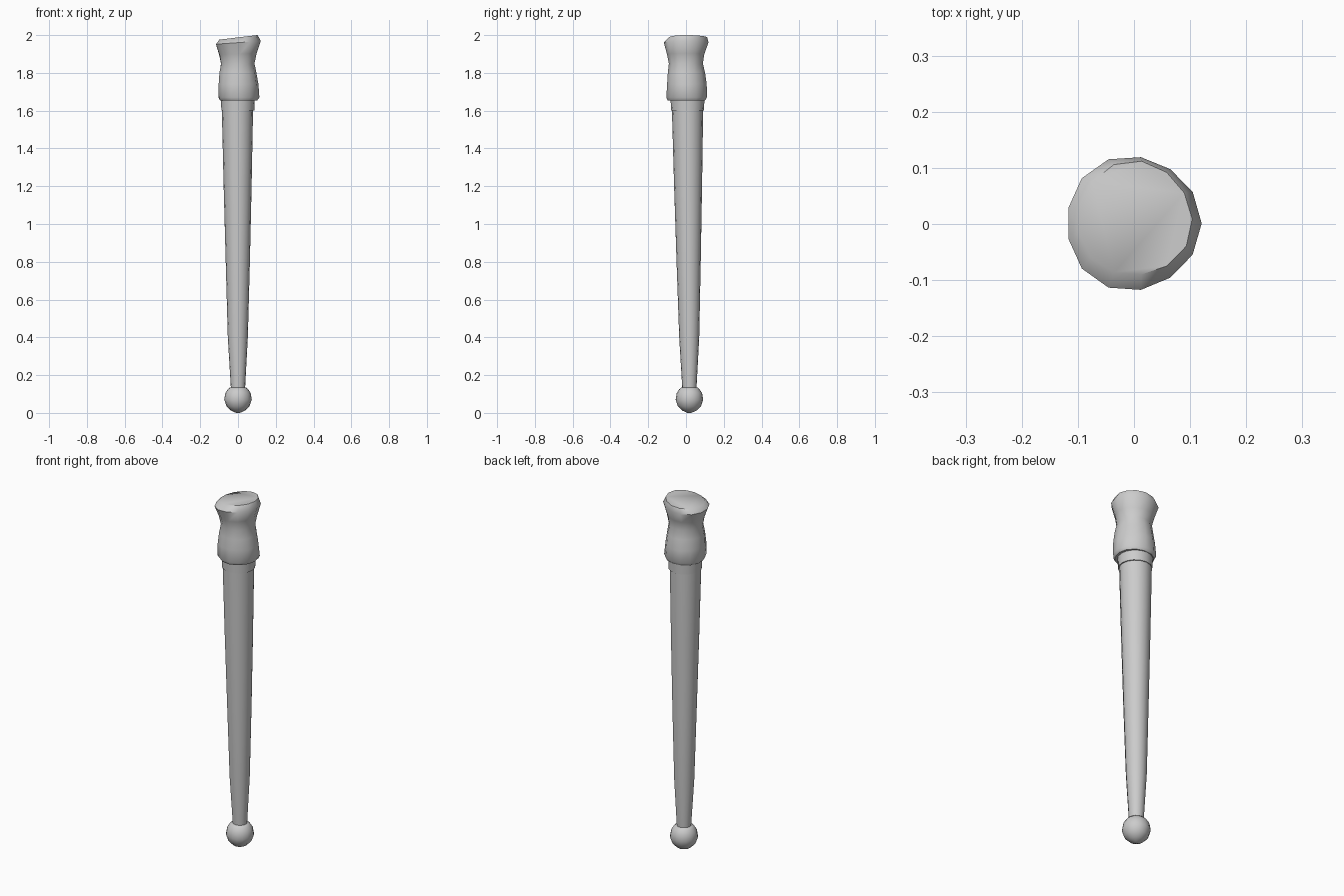
import bpy, bmesh
from math import sin, cos, pi, radians

if "Cube" in bpy.data.objects:
    bpy.data.objects.remove(bpy.data.objects["Cube"])

grey = bpy.data.materials.new("plain grey")
grey.use_nodes = True
colour = (0.6, 0.6, 0.6, 1)
grey.diffuse_color = colour
grey.node_tree.nodes["Principled BSDF"].inputs["Base Color"].default_value = colour


def loft(name, rings, sides, wobble=0.0, angle=40):
    """Skin rings of (z, centre x, centre y, radius, tilt along x) and cap the ends."""
    bm = bmesh.new()
    loops = []
    for k, (z, cx, cy, r, tilt) in enumerate(rings):
        loop = []
        for i in range(sides):
            a = 2 * pi * i / sides
            rr = r * (1 + wobble * sin(3 * a + 1.3 * k))
            x = rr * cos(a)
            loop.append(bm.verts.new((cx + x, cy + rr * sin(a), z + tilt * x)))
        loops.append(loop)
    for low, high in zip(loops, loops[1:]):
        for i in range(sides):
            j = (i + 1) % sides
            bm.faces.new((low[i], low[j], high[j], high[i]))
    bm.faces.new(loops[0][::-1])
    bm.faces.new(loops[-1])
    mesh = bpy.data.meshes.new(name)
    bm.to_mesh(mesh)
    bm.free()
    mesh.materials.append(grey)
    obj = bpy.data.objects.new(name, mesh)
    bpy.context.collection.objects.link(obj)
    bpy.ops.object.select_all(action='DESELECT')
    obj.select_set(True)
    bpy.context.view_layer.objects.active = obj
    bpy.ops.object.shade_smooth_by_angle(angle=radians(angle))
    return obj


# Rounded ball foot with a flattened top
loft("ball_foot", [(z, 0, 0.018, r, 0) for z, r in (
    (0, 0.01), (0.012, 0.037), (0.035, 0.061), (0.07, 0.073),
    (0.105, 0.067), (0.125, 0.054), (0.135, 0.042))], 16, angle=60)

# Long tapered shaft, leaning very slightly
loft("shaft", [(0.12, 0, 0.018, 0.037, 0), (0.4, -0.001, 0.017, 0.053, 0),
               (0.8, -0.001, 0.014, 0.064, 0), (1.2, -0.002, 0.011, 0.074, 0),
               (1.62, -0.003, 0.008, 0.083, 0)], 16)

# Collar between shaft and grip
loft("collar", [(1.6, -0.001, 0.008, 0.087, 0), (1.67, -0.001, 0.008, 0.09, 0)], 16)

# Waisted, slightly uneven grip with a tilted flat top
loft("grip", [(1.655, 0.002, 0.004, 0.1, 0), (1.67, 0.002, 0.004, 0.109, 0),
              (1.74, 0.001, 0.003, 0.106, 0), (1.8, 0, 0.001, 0.099, 0),
              (1.85, -0.001, 0, 0.09, 0), (1.9, -0.002, 0, 0.1, 0.03),
              (1.96, -0.002, 0.001, 0.12, 0.07), (1.988, 0.001, 0.009, 0.102, 0.12)],
     13, wobble=0.022, angle=50)
